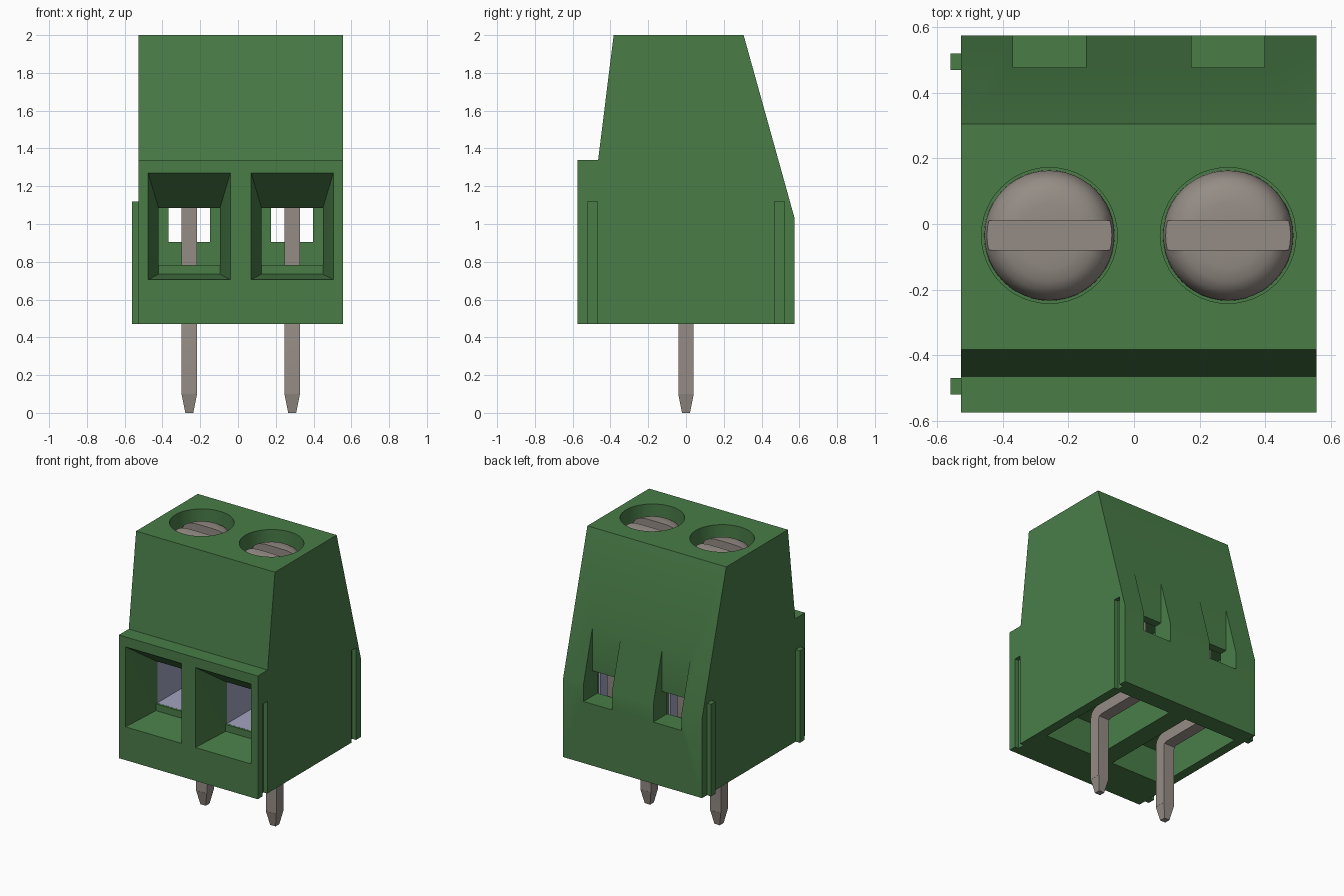
import bpy, bmesh, math
from mathutils import Vector

if "Cube" in bpy.data.objects:
    bpy.data.objects.remove(bpy.data.objects["Cube"], do_unlink=True)


def material(name, rgb, rough=0.6):
    m = bpy.data.materials.new(name)
    m.use_nodes = True
    m.diffuse_color = (*rgb, 1)
    b = m.node_tree.nodes["Principled BSDF"]
    b.inputs["Base Color"].default_value = (*rgb, 1)
    b.inputs["Roughness"].default_value = rough
    return m


GREEN = material("housing green", (0.067, 0.205, 0.064))
METAL = material("tin grey", (0.30, 0.265, 0.235))
CLAMP = material("pale steel", (0.36, 0.37, 0.52))


def finish(name, bm, mat):
    bmesh.ops.recalc_face_normals(bm, faces=bm.faces)
    me = bpy.data.meshes.new(name)
    bm.to_mesh(me)
    bm.free()
    ob = bpy.data.objects.new(name, me)
    bpy.context.collection.objects.link(ob)
    me.materials.append(mat)
    return ob


def hexa(bm, a, b):
    """Solid between two four-point loops."""
    a = [bm.verts.new(p) for p in a]
    b = [bm.verts.new(p) for p in b]
    bm.faces.new(a)
    bm.faces.new(b[::-1])
    for i in range(4):
        j = (i + 1) % 4
        bm.faces.new((a[i], b[i], b[j], a[j]))


def rect_xz(x0, x1, z0, z1, y):
    return [(x0, y, z0), (x1, y, z0), (x1, y, z1), (x0, y, z1)]


def rect_xy(cx, cy, h, z):
    return [(cx - h, cy - h, z), (cx + h, cy - h, z), (cx + h, cy + h, z), (cx - h, cy + h, z)]


def box(bm, x, y, z):
    hexa(bm, rect_xz(*x, *z, y[0]), rect_xz(*x, *z, y[1]))


def prism(bm, profile, x0, x1):
    """Extrude a (y, z) profile along x."""
    f = bm.faces.new([bm.verts.new((x0, y, z)) for y, z in profile])
    r = bmesh.ops.extrude_face_region(bm, geom=[f])
    vs = [v for v in r["geom"] if isinstance(v, bmesh.types.BMVert)]
    bmesh.ops.translate(bm, verts=vs, vec=Vector((x1 - x0, 0, 0)))


def lathe(bm, profile, cx, cy, steps=48):
    """Revolve an (r, z) profile around a vertical axis."""
    vs = [bm.verts.new((cx + r, cy, z)) for r, z in profile]
    es = [bm.edges.new(p) for p in zip(vs, vs[1:])]
    bmesh.ops.spin(bm, geom=vs + es, cent=(cx, cy, 0), axis=(0, 0, 1),
                   angle=math.tau, steps=steps, use_merge=False)
    bmesh.ops.remove_doubles(bm, verts=bm.verts, dist=0.0005)


def cut(ob, bm):
    """Subtract a temporary solid from an object."""
    c = finish("cutter", bm, ob.data.materials[0])
    c.hide_render = True
    m = ob.modifiers.new("cut", "BOOLEAN")
    m.operation, m.solver, m.object = "DIFFERENCE", "EXACT", c
    bpy.context.view_layer.objects.active = ob
    bpy.ops.object.modifier_apply(modifier=m.name)
    bpy.data.objects.remove(c, do_unlink=True)


def cut_box(ob, x, y, z):
    bm = bmesh.new()
    box(bm, x, y, z)
    cut(ob, bm)


def smooth(ob, deg=30):
    bpy.ops.object.select_all(action="DESELECT")
    ob.select_set(True)
    bpy.context.view_layer.objects.active = ob
    bpy.ops.object.shade_smooth_by_angle(angle=math.radians(deg))


POLES = {"right": -0.258, "left": 0.287}
SCREW_Y = -0.035

# Housing: stepped and tapered side profile
bm = bmesh.new()
prism(bm, [(-0.575, 0.47), (-0.575, 1.34), (-0.465, 1.34), (-0.383, 2.0),
           (0.305, 2.0), (0.575, 1.03), (0.575, 0.47)], -0.528, 0.557)
housing = finish("housing", bm, GREEN)

for cx in POLES.values():
    def span(h):
        return (cx - h, cx + h)
    # Wire entry funnel
    bm = bmesh.new()
    hexa(bm, rect_xz(*span(0.2217), 0.7027, 1.284, -0.595),
         rect_xz(*span(0.1625), 0.735, 1.085, -0.315))
    cut(housing, bm)
    # Passage and clamp chamber
    cut_box(housing, span(0.1625), (-0.35, -0.27), (0.783, 1.085))
    cut_box(housing, span(0.18), (-0.30, 0.42), (0.766, 1.102))
    # Rear notch and test window
    cut_box(housing, span(0.111), (0.477, 0.70), (0.905, 1.60))
    cut_box(housing, span(0.111), (0.40, 0.50), (0.905, 1.085))
    # Open underside cell
    cut_box(housing, span(0.205), (-0.28, 0.45), (0.40, 0.70))
    # Screw well
    bm = bmesh.new()
    lathe(bm, [(0, 2.1), (0.207, 2.1), (0.207, 1.80), (0, 1.80)], cx, SCREW_Y)
    cut(housing, bm)

# Joining grooves on the left side, matching ribs on the right side
for name, y in (("front", -0.495), ("rear", 0.495)):
    cut_box(housing, (0.527, 0.65), (y - 0.026, y + 0.026), (0.40, 1.12))
    bm = bmesh.new()
    box(bm, (-0.56, -0.52), (y - 0.025, y + 0.025), (0.47, 1.12))
    finish(name + "_joining_rib", bm, GREEN)
smooth(housing)

for side, cx in POLES.items():
    # Clamp sleeve lining the chamber
    bm = bmesh.new()
    box(bm, (cx - 0.179, cx + 0.179), (-0.299, 0.31), (0.767, 1.101))
    sleeve = finish(side + "_clamp_sleeve", bm, CLAMP)
    cut_box(sleeve, (cx - 0.1625, cx + 0.1625), (-0.4, 0.4), (0.783, 1.085))

    # Slotted screw head
    bm = bmesh.new()
    lathe(bm, [(0, 1.955), (0.10, 1.953), (0.14, 1.945), (0.17, 1.927),
               (0.188, 1.90), (0.198, 1.86), (0.199, 1.801), (0, 1.801)], cx, SCREW_Y)
    screw = finish(side + "_screw", bm, METAL)
    cut_box(screw, (cx - 0.3, cx + 0.3), (-0.08, 0.01), (1.89, 2.1))
    smooth(screw, 35)

    # Cranked solder pin with a tapered tip
    bm = bmesh.new()
    prism(bm, [(-0.04, 0.1), (0.04, 0.1), (0.04, 0.515), (0.047, 0.533), (0.065, 0.54),
               (0.37, 0.54), (0.398, 0.552), (0.41, 0.58), (0.41, 1.10), (0.33, 1.10),
               (0.33, 0.62), (0.03, 0.62), (-0.005, 0.61), (-0.031, 0.585),
               (-0.04, 0.55)], cx - 0.042, cx + 0.042)
    hexa(bm, rect_xy(cx, 0, 0.021, 0), rect_xy(cx, 0, 0.041, 0.1))
    pin = finish(side + "_pin", bm, METAL)
    smooth(pin, 35)
